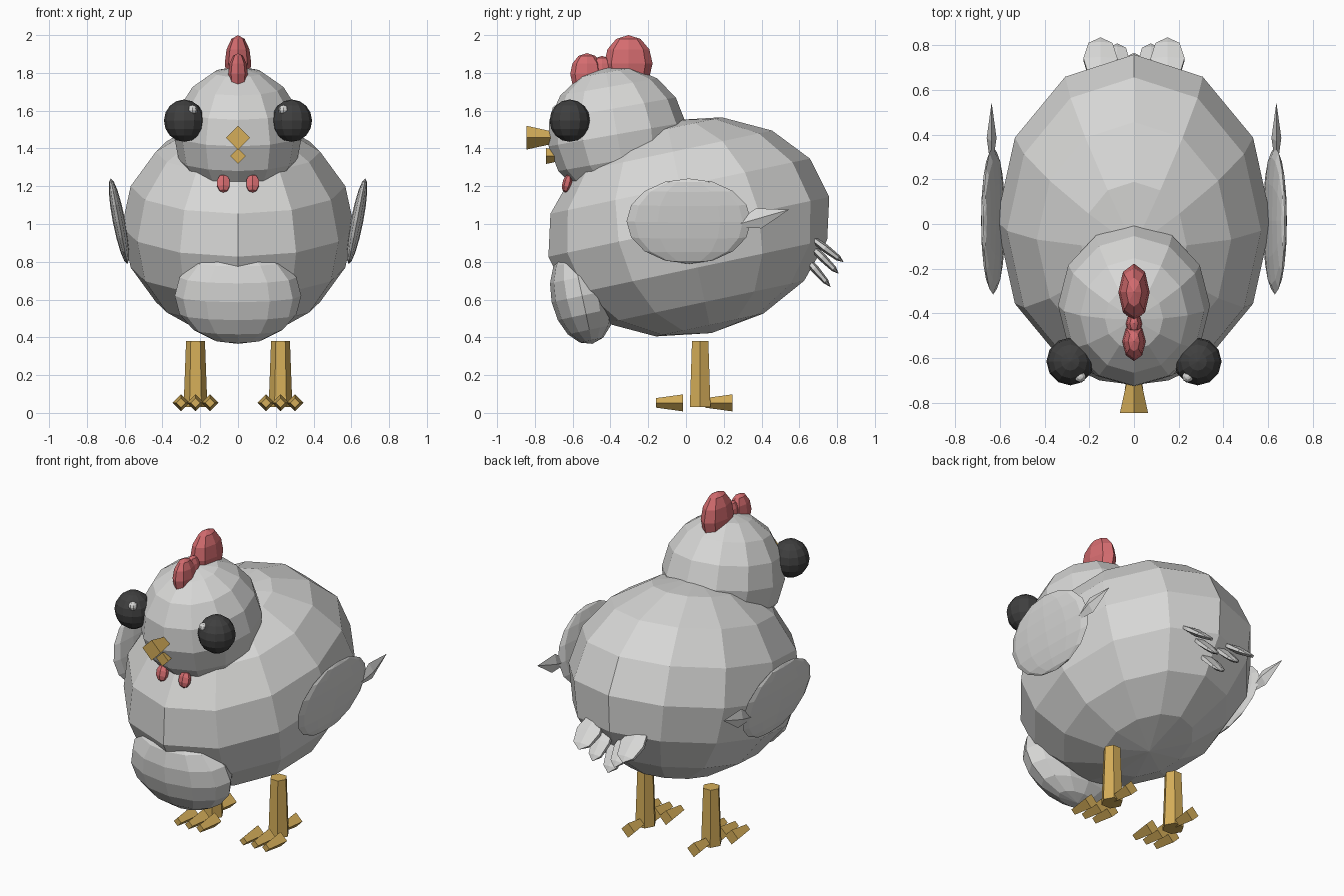
import bpy, bmesh
from math import radians
from mathutils import Matrix, Vector

cube = bpy.data.objects.get("Cube")
if cube:
    bpy.data.objects.remove(cube, do_unlink=True)


def material(name, rgb):
    m = bpy.data.materials.new(name)
    m.use_nodes = True
    color = (*rgb, 1)
    m.diffuse_color = color
    m.node_tree.nodes["Principled BSDF"].inputs["Base Color"].default_value = color
    return m


white = material("feather_white", (.68, .68, .67))
red = material("comb_red", (.66, .15, .16))
yellow = material("beak_yellow", (.66, .42, .10))
black = material("eye_black", (.05, .05, .05))


def finish(name, bm, mat):
    mesh = bpy.data.meshes.new(name)
    bm.to_mesh(mesh)
    bm.free()
    mesh.materials.append(mat)
    obj = bpy.data.objects.new(name, mesh)
    bpy.context.collection.objects.link(obj)
    return obj


def ellipsoid(name, mat, center, radii, pitch=0, lean=0, segments=12, rings=8):
    """Faceted ball, scaled, pitched about x and leaned about y."""
    bm = bmesh.new()
    matrix = (Matrix.Translation(center)
              @ Matrix.Rotation(radians(lean), 4, 'Y')
              @ Matrix.Rotation(radians(pitch), 4, 'X')
              @ Matrix.Diagonal((*radii, 1)))
    bmesh.ops.create_uvsphere(bm, u_segments=segments, v_segments=rings,
                              radius=1, matrix=matrix)
    return finish(name, bm, mat)


def frustum(name, mat, start, length, r0, r1, along_y=True, sides=4):
    """Tapered prism running from start along y, or up along z."""
    bm = bmesh.new()
    turn = Matrix.Rotation(radians(-90 if along_y else 30), 4, 'X' if along_y else 'Z')
    matrix = Matrix.Translation(start) @ turn @ Matrix.Translation((0, 0, length / 2))
    bmesh.ops.create_cone(bm, cap_ends=True, segments=sides, radius1=r0,
                          radius2=r1, depth=length, matrix=matrix)
    return finish(name, bm, mat)


# Body, head and breast
ellipsoid("body", white, (0, .015, .985), (.615, .76, .575), pitch=12)
ellipsoid("head", white, (0, -.365, 1.475), (.34, .368, .36), pitch=10)
ellipsoid("breast_tuft", white, (0, -.55, .62), (.335, .165, .26), pitch=12)

# Comb
ellipsoid("comb_back", red, (0, -.305, 1.85), (.07, .128, .15), segments=8, rings=6)
ellipsoid("comb_middle", red, (0, -.445, 1.81), (.037, .06, .08), segments=8, rings=6)
ellipsoid("comb_front", red, (0, -.525, 1.795), (.052, .088, .11), segments=8, rings=6)

# Beak
frustum("upper_beak", yellow, (0, -.845, 1.457), .15, .063, .03)
frustum("lower_beak", yellow, (0, -.74, 1.36), .08, .042, .025)

# Middle tail feather
ellipsoid("tail_feather_middle", white, (0, .68, .765), (.07, .022, .13),
          pitch=-139, segments=6, rings=4)

for side, s in (("left", 1), ("right", -1)):
    # Eye with a small glint
    eye = Vector((s * .285, -.615, 1.547))
    ellipsoid(f"eye_{side}", black, eye, (.107, .107, .112))
    ellipsoid(f"eye_glint_{side}", white, eye + Vector((s * -.044, -.068, .057)),
              (.026, .026, .026), segments=8, rings=6)

    # Wattle
    ellipsoid(f"wattle_{side}", red, (s * .077, -.63, 1.215), (.04, .025, .05),
              pitch=-15, segments=6, rings=5)

    # Wing and its pointed feather
    ellipsoid(f"wing_{side}", white, (s * .63, .015, 1.015), (.033, .33, .23), lean=s * 11)
    ellipsoid(f"wing_tip_{side}", white, (s * .637, .385, 1.03), (.022, .055, .166),
              pitch=-74, segments=4, rings=2)

    # Tail feathers
    ellipsoid(f"tail_feather_outer_{side}", white, (s * .15, .735, .873),
              (.088, .022, .125), pitch=-127, segments=6, rings=4)
    ellipsoid(f"tail_feather_inner_{side}", white, (s * .075, .72, .825),
              (.065, .022, .125), pitch=-135, segments=6, rings=4)

    # Leg and toes
    x = s * .225
    frustum(f"leg_{side}", yellow, (x, .075, .03), .35, .063, .05,
            along_y=False, sides=6)
    for place, offset in (("inner", -.077), ("middle", 0), ("outer", .077)):
        frustum(f"toe_{place}_{side}", yellow, (x + s * offset, -.16, .053),
                .145, .025, .045)
    frustum(f"toe_back_{side}", yellow, (x, .1, .053), .145, .025, .045)
